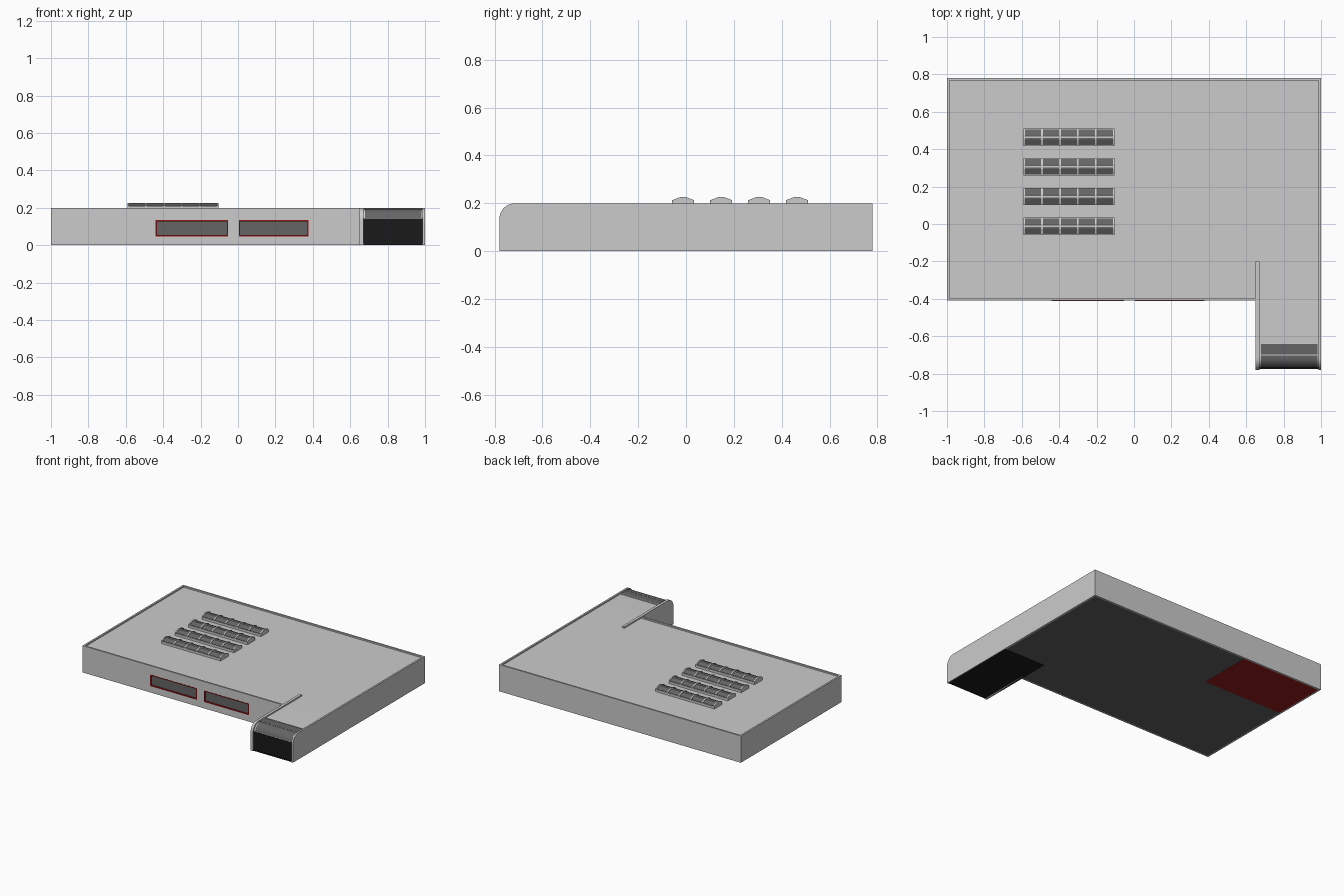
import bpy, bmesh, math

if "Cube" in bpy.data.objects:
    bpy.data.objects.remove(bpy.data.objects["Cube"])


def material(name, col):
    m = bpy.data.materials.new(name)
    m.diffuse_color = (*col, 1)
    m.use_nodes = True
    m.node_tree.nodes["Principled BSDF"].inputs["Base Color"].default_value = m.diffuse_color
    return m


GLASS = material("dark_glass", (0.13, 0.13, 0.13))
FLOOR = material("dark_floor", (0.12, 0.12, 0.12))
BLACK = material("black_panel", (0.01, 0.01, 0.01))
RED = material("red_frame", (0.3, 0.01, 0.01))


def finish(name, bm, mat=None, smooth=False):
    bmesh.ops.recalc_face_normals(bm, faces=bm.faces)
    me = bpy.data.meshes.new(name)
    bm.to_mesh(me)
    bm.free()
    ob = bpy.data.objects.new(name, me)
    bpy.context.collection.objects.link(ob)
    if mat:
        me.materials.append(mat)
    if smooth:
        bpy.context.view_layer.objects.active = ob
        ob.select_set(True)
        bpy.ops.object.shade_smooth_by_angle(angle=math.radians(30))
        ob.select_set(False)
    return ob


def add_box(bm, x0, x1, y0, y1, z0, z1):
    vs = bmesh.ops.create_cube(bm, size=1)["verts"]
    for v in vs:
        v.co.x = x1 if v.co.x > 0 else x0
        v.co.y = y1 if v.co.y > 0 else y0
        v.co.z = z1 if v.co.z > 0 else z0


def box(name, *dims, mat=None):
    bm = bmesh.new()
    add_box(bm, *dims)
    return finish(name, bm, mat)


def add_prism(bm, pts, x0, x1):
    f = bm.faces.new([bm.verts.new((x0, y, z)) for y, z in pts])
    ext = bmesh.ops.extrude_face_region(bm, geom=[f])["geom"]
    for v in ext:
        if isinstance(v, bmesh.types.BMVert):
            v.co.x = x1


def prism(name, pts, x0, x1, mat=None, smooth=False):
    bm = bmesh.new()
    add_prism(bm, pts, x0, x1)
    return finish(name, bm, mat, smooth)


def arc(y, z, r, n=10):
    # quarter circle from the front side up to the top
    return [(y - r * math.cos(t * math.pi / 2 / n), z + r * math.sin(t * math.pi / 2 / n))
            for t in range(n + 1)]


TOP, ROOF, T = 0.2, 0.19, 0.013
FRONT, BACK, NOSE = -0.41, 0.78, -0.78


def fin(y_end):
    return [(y_end, 0), (NOSE, 0)] + arc(NOSE + 0.065, TOP - 0.065, 0.065) + [(y_end, TOP)]


# main block with sunken roof
box("main_block", -1 + T, 1 - T, FRONT + T, BACK - T, 0.002, ROOF)
box("back_wall", -1, 1 - T, BACK - T, BACK, 0, TOP)
box("left_wall", -1, -1 + T, FRONT, BACK - T, 0, TOP)
prism("right_wall", fin(BACK), 1 - T, 1, smooth=True)

# front wall with two window openings
windows = [(-0.44, -0.053), (0.005, 0.378)]
wall = box("front_wall", -1 + T, 0.65, FRONT, FRONT + T, 0, TOP)
for i, (x0, x1) in enumerate(windows):
    z0, z1, w = 0.048, 0.134, 0.007
    cutter = box("window_cutter", x0, x1, FRONT - 0.1, FRONT + 0.05, z0, z1)
    cutter.hide_render = True
    cutter.hide_viewport = True
    mod = wall.modifiers.new("opening", "BOOLEAN")
    mod.object = cutter
    mod.solver = "EXACT"
    box("window_pane", x0, x1, FRONT + 0.009, FRONT + T + 0.002, z0, z1, mat=GLASS)
    bm = bmesh.new()
    y0, y1 = FRONT - 0.001, FRONT + 0.01
    add_box(bm, x0, x1, y0, y1, z0, z0 + w)
    add_box(bm, x0, x1, y0, y1, z1 - w, z1)
    add_box(bm, x0, x0 + w, y0, y1, z0 + w, z1 - w)
    add_box(bm, x1 - w, x1, y0, y1, z0 + w, z1 - w)
    finish("window_frame", bm, RED)

# front wing: inner fin and recessed core with rounded nose
prism("wing_fin", fin(-0.2), 0.65, 0.65 + 0.02, smooth=True)
nose = NOSE + 0.012
prism("wing_core", [(-0.3, 0.002), (nose, 0.002)] + arc(nose + 0.055, ROOF - 0.055, 0.055)
      + [(-0.3, ROOF)], 0.66, 1 - T / 2, smooth=True)
box("wing_front_panel", 0.67, 1 - T, nose - 0.003, nose + 0.01, 0.002, 0.142, mat=BLACK)

# wing skylight following the curve, with frame bars
outer = arc(nose + 0.055, ROOF - 0.052, 0.056)[1:]
prism("wing_skylight", [(nose + 0.01, 0.145)] + outer + [(-0.64, ROOF + 0.004), (-0.64, ROOF - 0.01)],
      0.68, 0.982, GLASS, True)
box("wing_skylight_bar", 0.675, 0.985, -0.642, -0.634, ROOF - 0.01, ROOF + 0.006)
box("wing_skylight_mullion", 0.675, 0.985, -0.703, -0.699, ROOF - 0.01, ROOF + 0.006)

# underside plates
box("floor", -1 + T, 1 - T, FRONT + T, BACK - T, 0.001, 0.01, mat=FLOOR)
box("wing_floor", 0.65, 0.995, NOSE + 0.005, -0.17, 0, 0.008, mat=BLACK)
box("red_floor", -1 + T, -0.33, 0.36, BACK - T, 0, 0.008, mat=RED)


# roof skylights: gabled glass with ribs and ridge
def gable(cy, half, eave, ridge):
    return [(cy - half, ROOF - 0.005), (cy - half, eave), (cy - 0.012, ridge),
            (cy + 0.012, ridge), (cy + half, eave), (cy + half, ROOF - 0.005)]


SX0, SX1 = -0.592, -0.104
for cy in (-0.012, 0.147, 0.306, 0.464):
    prism("skylight_glass", gable(cy, 0.042, 0.209, 0.222), SX0 + 0.004, SX1 - 0.004, GLASS)
    bm = bmesh.new()
    for i in range(6):
        x = SX0 + (SX1 - SX0 - 0.009) * i / 5
        add_prism(bm, gable(cy, 0.046, 0.213, 0.226), x, x + 0.009)
    add_box(bm, SX0, SX1, cy - 0.004, cy + 0.004, 0.215, 0.225)
    for s in (-1, 1):
        y = cy + s * 0.043
        add_box(bm, SX0, SX1, y - 0.003, y + 0.003, ROOF - 0.005, 0.207)
    finish("skylight_ribs", bm)
